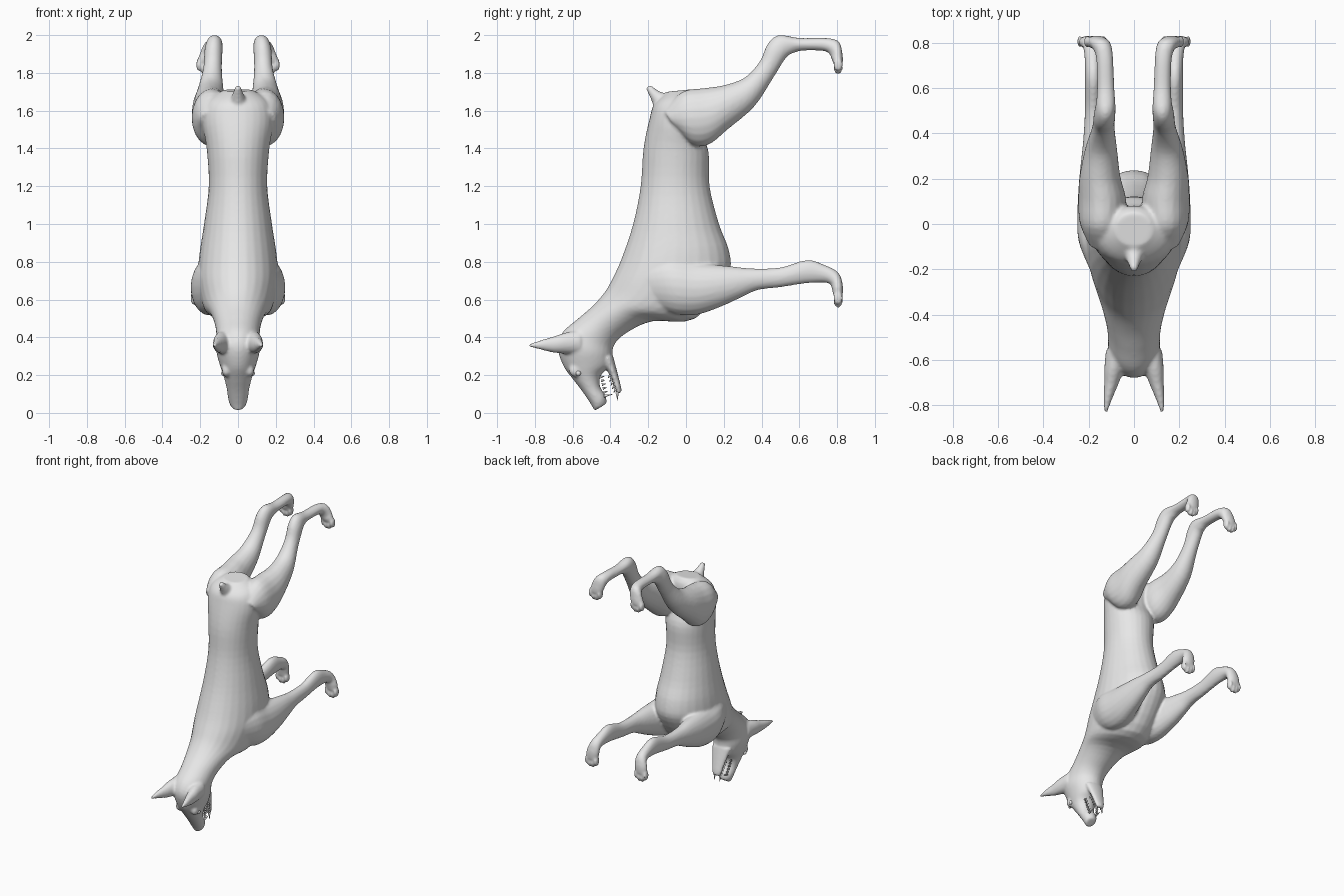
import bpy, bmesh, math
from mathutils import Vector, Matrix

grey = bpy.data.materials.new("plain_grey")
grey.diffuse_color = (0.8, 0.8, 0.8, 1)


def spline(rows, steps=4):
    """Catmull-Rom blend through rows of numbers."""
    out = []
    for i in range(len(rows) - 1):
        a, b, c, d = (rows[max(0, min(len(rows) - 1, i + k))] for k in (-1, 0, 1, 2))
        for s in range(steps):
            t = s / steps
            out.append([0.5 * (2 * q + (r - p) * t + (2 * p - 5 * q + 4 * r - u) * t * t
                               + (3 * q - p - 3 * r + u) * t ** 3)
                        for p, q, r, u in zip(a, b, c, d)])
    return out + [list(rows[-1])]


def loft(bm, rows, side=1, sides=20):
    """Rows: two profile points (y, z), half width, centre x."""
    part = bmesh.new()
    rings = []
    for y0, z0, y1, z1, w, xc in spline(rows):
        ring = []
        for k in range(sides):
            a = 2 * math.pi * k / sides
            t = (1 + math.cos(a)) / 2
            ring.append(part.verts.new((side * xc + w * math.sin(a),
                                        y0 + (y1 - y0) * t, z0 + (z1 - z0) * t)))
        rings.append(ring)
    for r, s in zip(rings, rings[1:]):
        for k in range(sides):
            n = (k + 1) % sides
            part.faces.new((r[k], r[n], s[n], s[k]))
    part.faces.new(rings[0])
    part.faces.new(rings[-1])
    bmesh.ops.recalc_face_normals(part, faces=part.faces)
    mesh = bpy.data.meshes.new("part")
    part.to_mesh(mesh)
    part.free()
    bm.from_mesh(mesh)
    bpy.data.meshes.remove(mesh)


def ball(bm, loc, size):
    bmesh.ops.create_uvsphere(bm, u_segments=14, v_segments=10, radius=1,
                              matrix=Matrix.LocRotScale(Vector(loc), None, Vector(size)))


def finish(bm, name):
    mesh = bpy.data.meshes.new(name)
    bm.to_mesh(mesh)
    bm.free()
    mesh.materials.append(grey)
    mesh.shade_smooth()
    ob = bpy.data.objects.new(name, mesh)
    bpy.context.collection.objects.link(ob)
    return ob


body = bmesh.new()

# torso, neck, skull and muzzle
loft(body, [(y0, z0, y1, z1, w, 0) for y0, z0, y1, z1, w in (
    (-.10, 1.70, .05, 1.715, .08), (-.165, 1.64, .08, 1.66, .16),
    (-.19, 1.57, .08, 1.50, .185), (-.225, 1.40, .12, 1.38, .165),
    (-.24, 1.20, .125, 1.20, .155), (-.28, 1.00, .175, 1.00, .18),
    (-.34, .82, .23, .85, .205), (-.39, .71, .22, .72, .21),
    (-.43, .64, .05, .50, .185), (-.49, .57, -.18, .485, .145),
    (-.57, .50, -.32, .42, .12), (-.65, .43, -.38, .36, .115),
    (-.68, .35, -.39, .30, .115), (-.65, .25, -.40, .25, .095),
    (-.60, .18, -.45, .20, .075), (-.55, .115, -.455, .14, .06),
    (-.50, .04, -.425, .09, .05), (-.485, .01, -.42, .05, .034))], sides=28)

# lower jaw
loft(body, [(-.45, .29, -.385, .30, .075, 0), (-.405, .20, -.362, .21, .052, 0),
            (-.375, .12, -.342, .13, .036, 0), (-.365, .10, -.345, .105, .025, 0)])

# docked tail
loft(body, [(-.17, 1.62, -.06, 1.68, .05, 0), (-.19, 1.67, -.135, 1.70, .03, 0),
            (-.215, 1.72, -.185, 1.735, .015, 0)])

HIND = [(-.12, 1.60, -.05, 1.50, .07, .13), (-.02, 1.70, .03, 1.42, .10, .14),
        (.10, 1.72, .12, 1.42, .105, .14), (.20, 1.735, .22, 1.50, .09, .15),
        (.31, 1.775, .36, 1.62, .07, .145), (.39, 1.86, .46, 1.77, .05, .135),
        (.43, 1.95, .53, 1.88, .048, .13), (.49, 2.0, .57, 1.905, .043, .125),
        (.60, 1.985, .62, 1.918, .038, .125), (.74, 1.985, .735, 1.915, .038, .13),
        (.81, 1.965, .765, 1.89, .045, .145), (.83, 1.89, .77, 1.875, .05, .16),
        (.83, 1.85, .78, 1.85, .045, .168)]
FRONT = [(-.22, .78, -.15, .56, .05, .15), (-.10, .82, -.05, .52, .095, .15),
         (.03, .80, .06, .52, .10, .15), (.15, .785, .18, .56, .08, .165),
         (.25, .775, .29, .61, .06, .175), (.35, .765, .38, .65, .045, .18),
         (.50, .77, .50, .665, .037, .18), (.64, .81, .63, .685, .037, .18),
         (.73, .785, .73, .69, .036, .182), (.805, .745, .765, .68, .04, .187),
         (.83, .68, .772, .66, .048, .195), (.83, .62, .78, .62, .045, .20)]
EAR = [(-.56, .44, -.56, .31, .05, .075), (-.64, .425, -.66, .315, .042, .09),
       (-.70, .405, -.71, .32, .032, .10), (-.77, .385, -.77, .335, .02, .115),
       (-.83, .365, -.83, .35, .009, .125)]

for s in (-1, 1):
    # legs with four toes on each paw
    for rows, px, pz in ((HIND, .17, 1.835), (FRONT, .20, .60)):
        loft(body, rows, s)
        for i in range(4):
            inner = i in (1, 2)
            ball(body, (s * (px + (i - 1.5) * .025), .805, pz - (.008 if inner else -.008)),
                 (.0135, .026, .036))
    # ears and brow ridges
    loft(body, EAR, s)
    ball(body, (s * .062, -.585, .225), (.024, .035, .035))

# fuse everything into one soft skin
dog = finish(body, "body")
skin = dog.modifiers.new("fuse", 'REMESH')
skin.mode = 'VOXEL'
skin.voxel_size = 0.009
skin.use_smooth_shade = True
soft = dog.modifiers.new("soften", 'SMOOTH')
soft.factor = 0.5
soft.iterations = 5

# eyes
eyes = bmesh.new()
for s in (-1, 1):
    ball(eyes, (s * .077, -.57, .21), (.013, .014, .014))
finish(eyes, "eyes")

# teeth: two rows per side, with longer canines at the front
teeth = bmesh.new()


def tooth(x, y, z, direction, length):
    d = Vector(direction).normalized()
    rot = d.to_track_quat('Z', 'Y').to_matrix().to_4x4()
    bmesh.ops.create_cone(teeth, cap_ends=True, segments=8, radius1=.008, radius2=.001,
                          depth=length, matrix=Matrix.Translation(Vector((x, y, z)) + d * length * .4) @ rot)


for s in (-1, 1):
    for i in range(6):
        t = i / 5
        length = .045 if i == 5 else .022
        tooth(s * (.05 - .02 * t), -.452 + .022 * t, .19 - .10 * t, (0, 1, .2), length)
        tooth(s * (.042 - .02 * t), -.402 + .037 * t, .20 - .095 * t,
              (0, -.6, -.9) if i < 5 else (0, .1, -1), length)
finish(teeth, "teeth")
